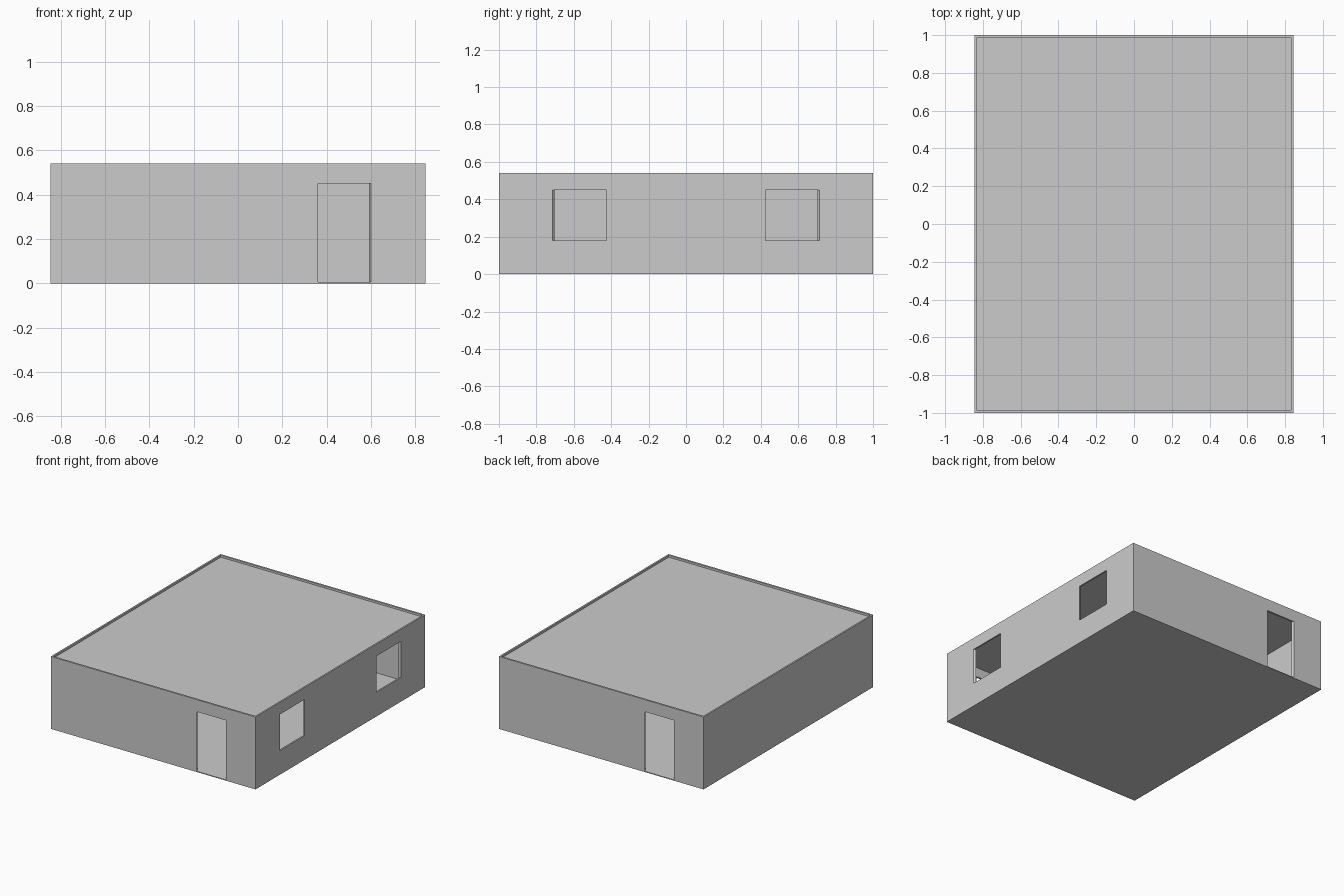
import bpy, bmesh

if "Cube" in bpy.data.objects:
    bpy.data.objects.remove(bpy.data.objects["Cube"])

HX, HY, H = 0.845, 1.0, 0.54      # half width, half depth, height
INNER = 0.986                     # inner wall face is the outline drawn in slightly
FLOOR = 0.006


def finish(bm, name):
    bmesh.ops.recalc_face_normals(bm, faces=bm.faces[:])
    mesh = bpy.data.meshes.new(name)
    bm.to_mesh(mesh)
    bm.free()
    obj = bpy.data.objects.new(name, mesh)
    bpy.context.collection.objects.link(obj)
    return obj


def slab(name, z0, z1):
    bm = bmesh.new()
    bmesh.ops.create_cube(bm, size=1)
    for v in bm.verts:
        v.co.x *= 2 * HX * INNER
        v.co.y *= 2 * HY * INNER
        v.co.z = z1 if v.co.z > 0 else z0
    return finish(bm, name)


def walls(name):
    # outline with break points; each entry: point, kind of opening up to the next point
    outline = [
        (-HX, -HY, None), (0.36, -HY, "door"), (0.60, -HY, None),
        (HX, -HY, None), (HX, -0.713, "window"), (HX, -0.425, None),
        (HX, 0.425, "window"), (HX, 0.713, None),
        (HX, HY, None), (-0.36, HY, "door"), (-0.60, HY, None),
        (-HX, HY, None),
    ]
    levels = [0, FLOOR, 0.18, 0.45, H]
    open_rows = {None: (), "door": (1, 2), "window": (2,)}
    bm = bmesh.new()
    grid = [[bm.verts.new((x, y, z)) for z in levels] for x, y, _ in outline]
    n = len(outline)
    for i in range(n):
        a, b = grid[i], grid[(i + 1) % n]
        for r in range(len(levels) - 1):
            if r not in open_rows[outline[i][2]]:
                bm.faces.new((a[r], b[r], b[r + 1], a[r + 1]))
    # inner skin and the reveals joining both skins
    outer_faces = bm.faces[:]
    rims = [e for e in bm.edges if e.is_boundary]
    inner = {v: bm.verts.new((v.co.x * INNER, v.co.y * INNER, v.co.z))
             for v in bm.verts[:]}
    for f in outer_faces:
        bm.faces.new([inner[v] for v in reversed(f.verts)])
    for e in rims:
        a, b = e.verts
        bm.faces.new((a, b, inner[b], inner[a]))
    return finish(bm, name)


walls("walls")
slab("floor", 0, FLOOR)
slab("roof", 0.521, 0.525)   # sits just below the top of the walls
